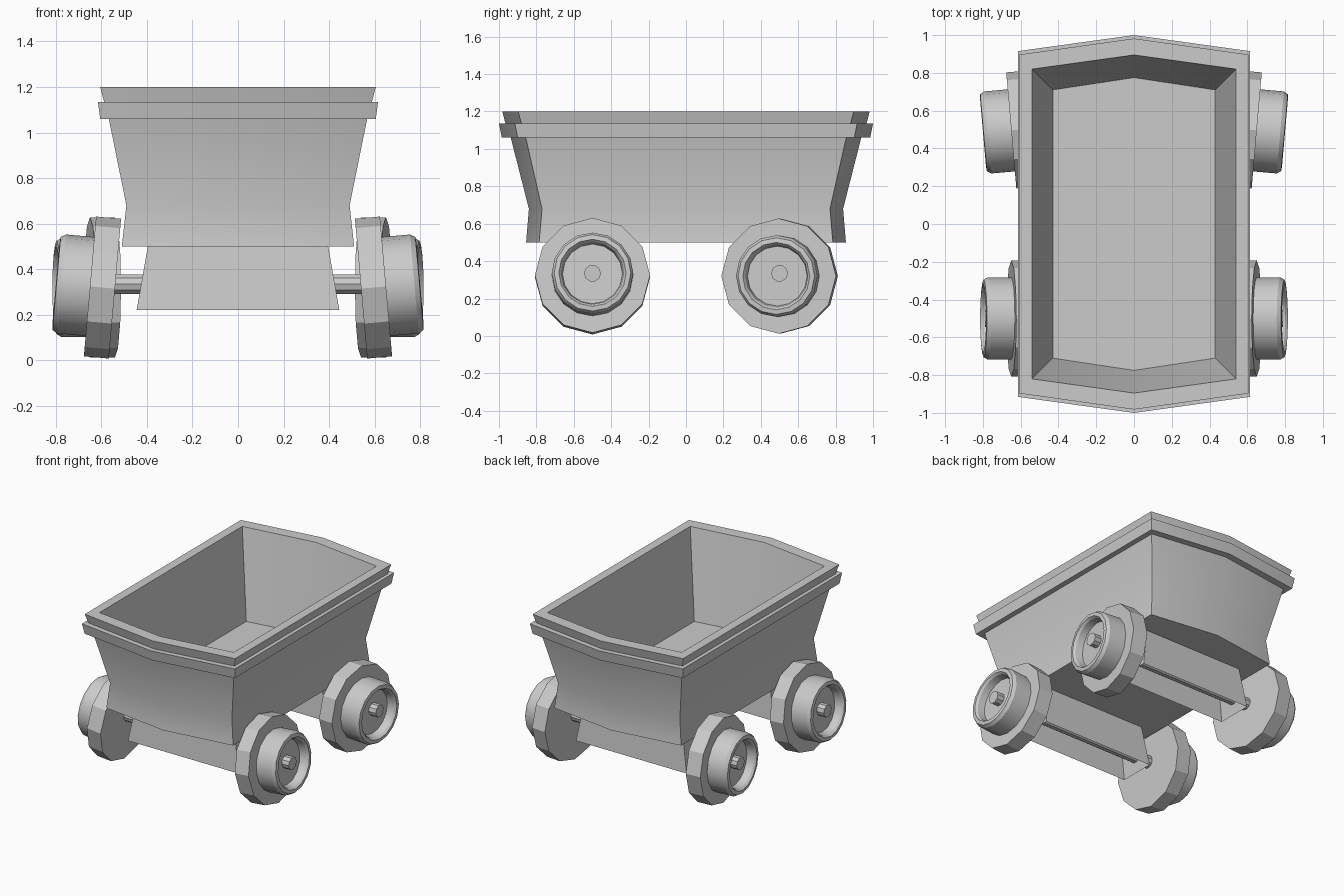
import bpy, bmesh, math
from mathutils import Matrix, Vector

if "Cube" in bpy.data.objects:
    bpy.data.objects.remove(bpy.data.objects["Cube"])


def finish(bm, name, angle=25, mirror=False, fix=True):
    if fix:
        bmesh.ops.recalc_face_normals(bm, faces=bm.faces)
    me = bpy.data.meshes.new(name)
    bm.to_mesh(me)
    bm.free()
    ob = bpy.data.objects.new(name, me)
    bpy.context.collection.objects.link(ob)
    if mirror:
        ob.modifiers.new("mirror", 'MIRROR').use_axis[0] = True
    bpy.ops.object.select_all(action='DESELECT')
    ob.select_set(True)
    bpy.context.view_layer.objects.active = ob
    bpy.ops.object.shade_smooth_by_angle(angle=math.radians(angle))
    return ob


def loft(bm, rings, cap_start=True, cap_end=True):
    loops = [[bm.verts.new(p) for p in r] for r in rings]
    n = len(loops[0])
    for a, b in zip(loops, loops[1:]):
        for i in range(n):
            j = (i + 1) % n
            bm.faces.new((a[i], a[j], b[j], b[i]))
    if cap_start:
        bm.faces.new(loops[0][::-1])
    if cap_end:
        bm.faces.new(loops[-1])


def hexagon(w, c, t, z):
    # half width, corner y, tip y, height
    return [(w, -c, z), (w, c, z), (0, t, z), (-w, c, z), (-w, -c, z), (0, -t, z)]


def disc(profile, n):
    # rings around the x axis from (radius, x) pairs
    return [[(x, r * math.cos(2 * math.pi * i / n), r * math.sin(2 * math.pi * i / n))
             for i in range(n)] for r, x in profile]


# tub: outer wall, overhanging rim, hollow inside
bm = bmesh.new()
loft(bm, [hexagon(*s) for s in (
    (.51, .785, .855, .5), (.49, .77, .84, .68), (.567, .857, .937, 1.06),
    (.605, .90, .985, 1.06), (.615, .915, 1.0, 1.135), (.588, .88, .965, 1.135),
    (.605, .897, .982, 1.2), (.54, .82, .895, 1.2), (.43, .71, .775, .58))])
finish(bm, "tub")

for label, y, axis in (("front", -.5, 'Y'), ("rear", .5, 'Z')):
    # axle housing: flared box, open underneath
    def box(w, d, z):
        return [(w, y - d, z), (w, y + d, z), (-w, y + d, z), (-w, y - d, z)]
    bm = bmesh.new()
    loft(bm, [box(.445, .13, .22), box(.395, .105, .505)], cap_start=False)
    finish(bm, label + "_axle_housing", fix=False)

    # axle
    bm = bmesh.new()
    loft(bm, disc([(.045, -.79), (.045, .79)], 10))
    bmesh.ops.translate(bm, verts=bm.verts, vec=(0, y, .335))
    finish(bm, label + "_axle")

    # slightly crooked wheels: wide flange and dished tread
    pose = (Matrix.Translation(Vector((.6, y, .32)))
            @ Matrix.Rotation(math.radians(-5), 4, axis)
            @ Matrix.Translation(Vector((-.6, 0, 0))))
    bm = bmesh.new()
    loft(bm, disc([(.308, .54), (.308, .65)], 12))
    bm.transform(pose)
    finish(bm, label + "_wheel_flanges", mirror=True)

    bm = bmesh.new()
    loft(bm, disc([(.218, .64), (.218, .775), (.205, .797), (.18, .80),
                   (.168, .785), (.16, .735)], 16))
    bm.transform(pose)
    finish(bm, label + "_wheel_treads", mirror=True)
